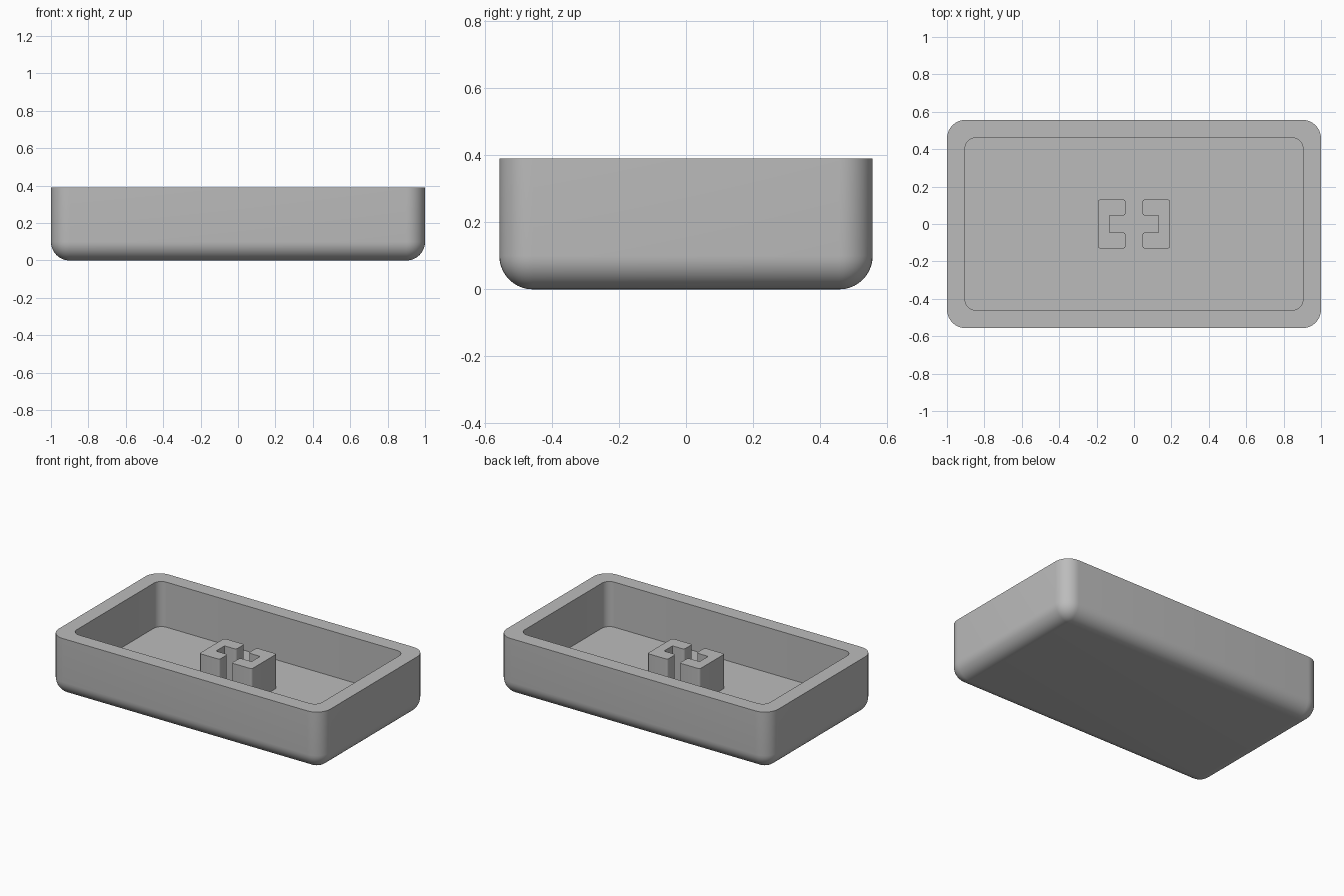
import bpy, bmesh
from math import sin, cos, pi

if "Cube" in bpy.data.objects:
    bpy.data.objects.remove(bpy.data.objects["Cube"], do_unlink=True)

HALF_X, HALF_Y, HEIGHT, ROUND = 1.0, 0.557, 0.39, 0.1
WALL, FLOOR, STEM_TOP = 0.097, 0.09, 0.317
STEPS = 10

grey = bpy.data.materials.new("plain grey")
grey.use_nodes = True
colour = (0.5, 0.5, 0.5, 1)
grey.diffuse_color = colour
grey.node_tree.nodes["Principled BSDF"].inputs["Base Color"].default_value = colour


def finish(bm, name):
    bmesh.ops.recalc_face_normals(bm, faces=bm.faces)
    mesh = bpy.data.meshes.new(name)
    bm.to_mesh(mesh)
    bm.free()
    mesh.materials.append(grey)
    obj = bpy.data.objects.new(name, mesh)
    bpy.context.collection.objects.link(obj)
    bpy.ops.object.select_all(action='DESELECT')
    obj.select_set(True)
    bpy.context.view_layer.objects.active = obj
    bpy.ops.object.shade_smooth_by_angle(angle=pi / 6)
    return obj


def rounded_ring(bm, inset, radius, z):
    """Loop of vertices around a rounded rectangle."""
    ring = []
    for i, (sx, sy) in enumerate([(1, 1), (-1, 1), (-1, -1), (1, -1)]):
        cx, cy = sx * (HALF_X - inset - radius), sy * (HALF_Y - inset - radius)
        for k in range(STEPS + 1):
            a = (i + k / STEPS) * pi / 2
            ring.append(bm.verts.new((cx + radius * cos(a), cy + radius * sin(a), z)))
    return ring


# Hollow tray: rounded bottom edge, outer wall, flat rim, cavity
bm = bmesh.new()
rings = []
for k in range(STEPS + 1):
    a = k / STEPS * pi / 2
    inset = ROUND * (1 - sin(a))
    rings.append(rounded_ring(bm, inset, ROUND - inset, ROUND * (1 - cos(a))))
rings.append(rounded_ring(bm, 0, ROUND, HEIGHT))
rings.append(rounded_ring(bm, WALL, 0.055, HEIGHT))
rings.append(rounded_ring(bm, WALL, 0.055, FLOOR))
for low, high in zip(rings, rings[1:]):
    for i in range(len(low)):
        j = (i + 1) % len(low)
        bm.faces.new((low[i], low[j], high[j], high[i]))
bm.faces.new(rings[0][::-1])
bm.faces.new(rings[-1])
bmesh.ops.remove_doubles(bm, verts=bm.verts, dist=0.0001)
finish(bm, "tray")


# Pair of C-shaped stem halves facing each other
def stem_half(name, side):
    outer, back, tip, top, slot = 0.193, 0.131, 0.045, 0.131, 0.045
    half = [(outer, top), (tip, top), (tip, slot), (back, slot)]
    outline = half + [(x, -y) for x, y in reversed(half)]
    bm = bmesh.new()
    base = bm.faces.new([bm.verts.new((side * x, y, FLOOR - 0.01)) for x, y in outline])
    extruded = bmesh.ops.extrude_face_region(bm, geom=[base])
    for v in extruded["geom"]:
        if isinstance(v, bmesh.types.BMVert):
            v.co.z = STEM_TOP
    # Soften the upright corners, leaving the inside of the slot square
    upright = [e for e in bm.edges
               if abs(e.verts[0].co.z - e.verts[1].co.z) > 0.1
               and abs(abs(e.verts[0].co.x) - back) > 0.001]
    bmesh.ops.bevel(bm, geom=upright, offset=0.014, segments=5, profile=0.5,
                    affect='EDGES')
    return finish(bm, name)


stem_half("left_stem_half", 1)
stem_half("right_stem_half", -1)
